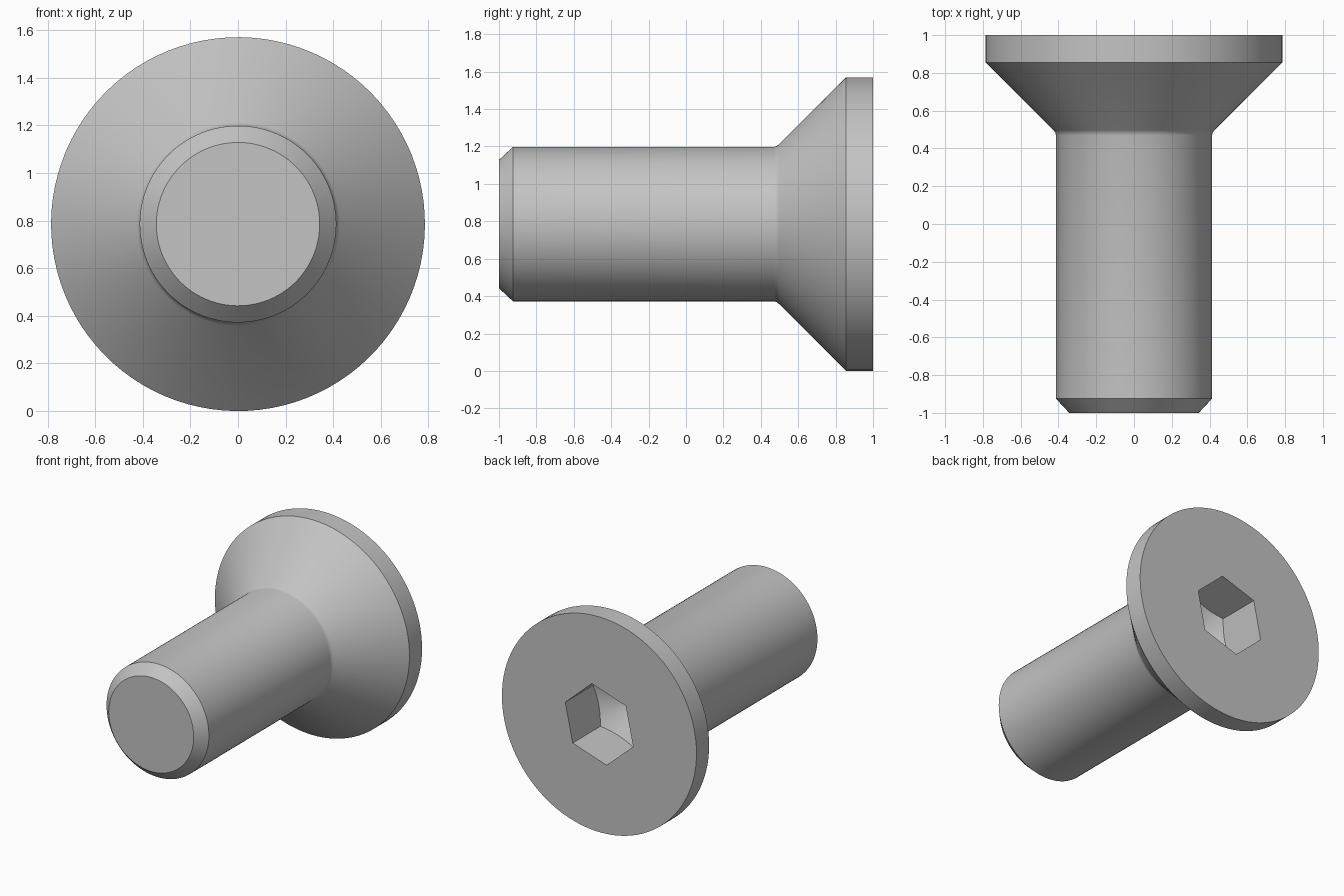
import bpy, bmesh
from math import sin, cos, pi, radians

cube = bpy.data.objects.get("Cube")
if cube:
    bpy.data.objects.remove(cube, do_unlink=True)

SEGMENTS = 96
HEAD_R = 0.785
SOCKET_R = 0.288
SOCKET_DEPTH = 0.32
TURN = radians(12)

steel = bpy.data.materials.new("light grey steel")
steel.use_nodes = True
grey = (0.55, 0.55, 0.55, 1)
steel.diffuse_color = grey
steel.node_tree.nodes["Principled BSDF"].inputs["Base Color"].default_value = grey

bm = bmesh.new()


def ring(radius, depth):
    """Closed loop about the y axis; radius and depth are functions of angle."""
    verts = []
    for i in range(SEGMENTS):
        a = 2 * pi * i / SEGMENTS
        r = radius(a)
        verts.append(bm.verts.new((r * sin(a + TURN), depth(r), HEAD_R + r * cos(a + TURN))))
    return verts


def circle(r, y):
    return ring(lambda a: r, lambda _: y)


def hexagon(a):
    return SOCKET_R * cos(pi / 6) / cos(a % (pi / 3) - pi / 6)


def drill_cone(r):
    return 1 - SOCKET_DEPTH - (SOCKET_R - r) * 0.577


# Outside: chamfered tip, shank, small neck fillet, countersunk head, rim
outline = [(0.343, -1), (0.413, -0.925), (0.413, 0.47), (0.417, 0.485),
           (0.427, 0.497), (HEAD_R, 0.855), (HEAD_R, 1)]
loops = [circle(r, y) for r, y in outline]

# Hexagonal socket with a conical floor
loops.append(ring(hexagon, lambda r: 1))
loops.append(ring(hexagon, drill_cone))
loops.append(ring(lambda a: 0.12, drill_cone))

for lower, upper in zip(loops, loops[1:]):
    for i in range(SEGMENTS):
        j = (i + 1) % SEGMENTS
        bm.faces.new((lower[i], lower[j], upper[j], upper[i]))

# Flat end of the shank and point of the socket floor
bm.faces.new(loops[0])
point = bm.verts.new((0, drill_cone(0), HEAD_R))
for i in range(SEGMENTS):
    bm.faces.new((loops[-1][i], loops[-1][(i + 1) % SEGMENTS], point))

bmesh.ops.recalc_face_normals(bm, faces=bm.faces)
mesh = bpy.data.meshes.new("countersunk_screw")
bm.to_mesh(mesh)
bm.free()
mesh.materials.append(steel)

screw = bpy.data.objects.new("countersunk_screw", mesh)
bpy.context.collection.objects.link(screw)
bpy.ops.object.select_all(action="DESELECT")
screw.select_set(True)
bpy.context.view_layer.objects.active = screw
bpy.ops.object.shade_smooth_by_angle(angle=radians(30))
